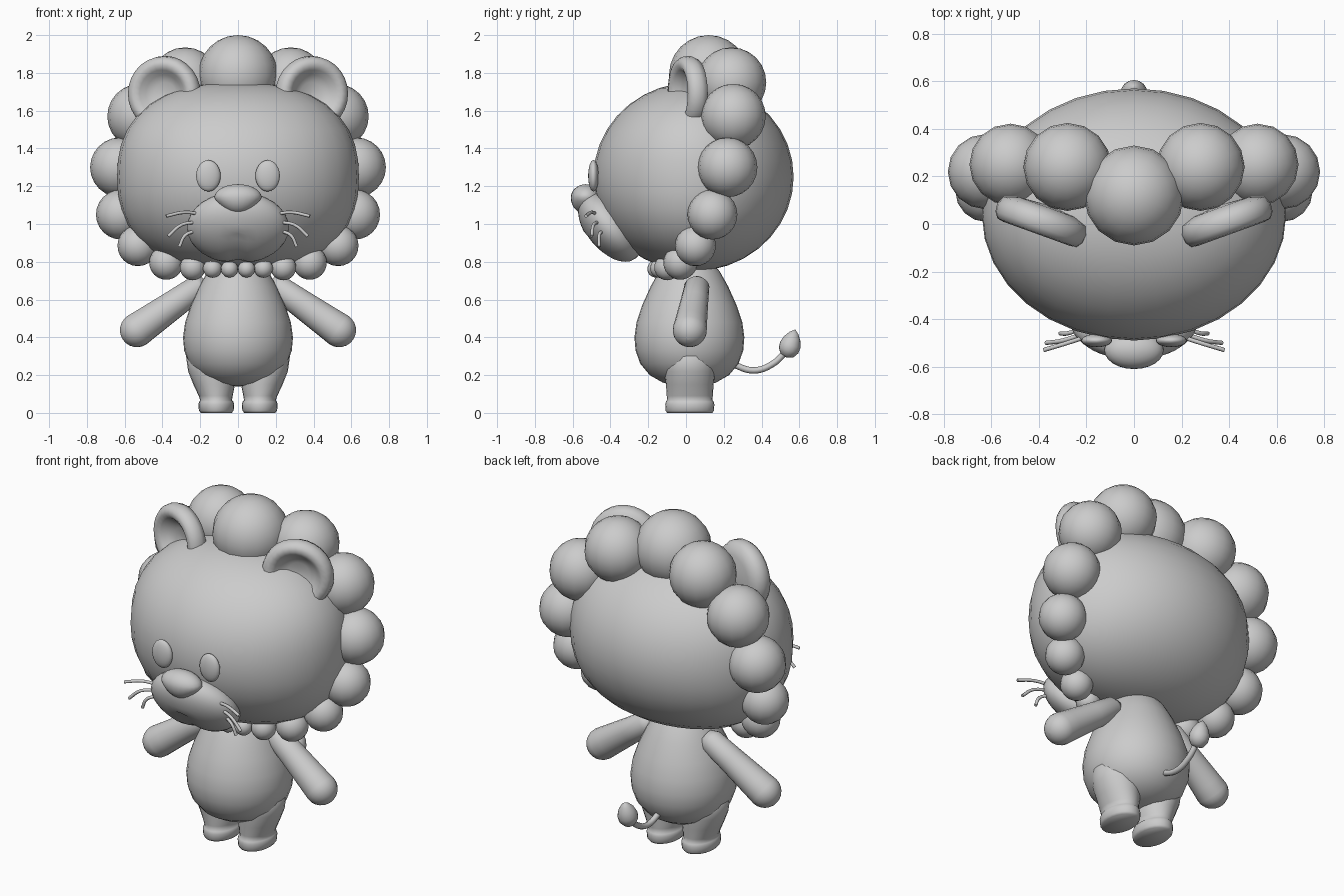
import bpy, math
from mathutils import Vector, Matrix

if "Cube" in bpy.data.objects:
    bpy.data.objects.remove(bpy.data.objects["Cube"])


def make(name, verts, faces):
    me = bpy.data.meshes.new(name)
    me.from_pydata([tuple(v) for v in verts], [], faces)
    me.update()
    ob = bpy.data.objects.new(name, me)
    bpy.context.collection.objects.link(ob)
    me.polygons.foreach_set("use_smooth", [True] * len(me.polygons))
    return ob


def loft(name, rings):
    """Skin equal-sized rings of points and cap both ends."""
    n = len(rings[0])
    faces = [(k * n + i, k * n + (i + 1) % n, (k + 1) * n + (i + 1) % n, (k + 1) * n + i)
             for k in range(len(rings) - 1) for i in range(n)]
    faces += [tuple(reversed(range(n))), tuple(range((len(rings) - 1) * n, len(rings) * n))]
    return make(name, [p for r in rings for p in r], faces)


def ring(cx, cy, z, rx, ry, n=24):
    return [Vector((cx + rx * math.cos(a), cy + ry * math.sin(a), z))
            for a in (2 * math.pi * i / n for i in range(n))]


def lathe(name, profile, mat=Matrix(), n=24):
    return loft(name, [[mat @ p for p in ring(0, 0, z, r, r, n)] for r, z in profile])


def ball(name, loc, rad, seg=24, rows=14, tilt=0):
    bpy.ops.mesh.primitive_uv_sphere_add(segments=seg, ring_count=rows, radius=1)
    ob = bpy.context.object
    ob.name = name
    rad = (rad,) * 3 if isinstance(rad, float) else rad
    ob.data.transform(Matrix.Translation(loc) @ Matrix.Rotation(tilt, 4, 'X')
                      @ Matrix.Diagonal((*rad, 1)))
    bpy.ops.object.shade_smooth()
    return ob


def tube(name, pts, radius, res=4):
    """Rounded tube along a smooth curve, tapering with a per-point radius."""
    cu = bpy.data.curves.new(name, 'CURVE')
    cu.dimensions = '3D'
    cu.bevel_depth = radius
    cu.bevel_resolution = 2
    cu.resolution_u = res
    cu.use_fill_caps = True
    sp = cu.splines.new('BEZIER')
    sp.bezier_points.add(len(pts) - 1)
    for b, p in zip(sp.bezier_points, pts):
        b.co = p
        b.handle_left_type = b.handle_right_type = 'AUTO'
    ob = bpy.data.objects.new(name, cu)
    bpy.context.collection.objects.link(ob)
    return ob


# head: ellipsoid with a squarer front outline
head = ball("head", (0, 0.04, 1.25), (0.64, 0.53, 0.5), 32, 18)
for v in head.data.vertices:
    t = min(abs(v.co.z - 1.25) / 0.5, 0.999)
    v.co.x *= min(1.3, (1 - t ** 2.4) ** (1 / 2.4) / math.sqrt(1 - t * t))

# muzzle with two lobes, dented along the middle of its lower edge
muzzle = ball("muzzle", (0, -0.40, 0.98), (0.27, 0.13, 0.22), 32, 18, math.radians(39))
for v in muzzle.data.vertices:
    if v.co.z < 0.95:
        v.co.z += 0.02 * math.exp(-(v.co.x / 0.05) ** 2)

# nose: rounded triangle
nose = ball("nose", (0, 0, 0), (0.125, 0.08, 0.083), 24, 14)
for v in nose.data.vertices:
    z = v.co.z / 0.083
    v.co.x *= 1 + 0.3 * z if z < 0 else 1
    v.co.z = v.co.z * (0.85 if z > 0 else 1.05)
    v.co += Vector((0, -0.53, 1.14))

# mane: tufts around the head, shrinking towards the chin
tufts = [(0.28, 0.24, 1.75, 0.185), (0.52, 0.25, 1.57, 0.172), (0.625, 0.22, 1.30, 0.158),
         (0.62, 0.14, 1.05, 0.132), (0.53, 0.05, 0.885, 0.108), (0.38, -0.03, 0.795, 0.09),
         (0.24, -0.10, 0.77, 0.068), (0.135, -0.14, 0.765, 0.05), (0.045, -0.16, 0.762, 0.045)]
ball("mane_top", (0, 0.12, 1.79), 0.21, 16, 12)
for s in (-1, 1):
    for i, (x, y, z, r) in enumerate(tufts):
        ball(f"mane_tuft_{i}", (s * x, y, z), r, 16, 12)

# body: pear shape
lathe("body", [(0.001, 0.14), (0.07, 0.145), (0.14, 0.16), (0.21, 0.2), (0.26, 0.26),
               (0.285, 0.33), (0.291, 0.4), (0.28, 0.48), (0.25, 0.57), (0.205, 0.67),
               (0.16, 0.75), (0.1, 0.82)], Matrix.Translation((0, 0.018, 0)), 32)

leg = [(0.115, 0, 0.082, 0.12), (0.115, 0.012, 0.092, 0.128), (0.115, 0.045, 0.095, 0.13),
       (0.115, 0.06, 0.09, 0.126), (0.116, 0.067, 0.084, 0.12), (0.118, 0.09, 0.09, 0.122),
       (0.126, 0.15, 0.11, 0.126), (0.14, 0.22, 0.124, 0.135), (0.15, 0.3, 0.125, 0.135),
       (0.14, 0.38, 0.06, 0.07)]
# ear: turned bowl with a rolled rim
ear = [(0.001, 0.015), (0.06, 0.01), (0.1, -0.01), (0.125, -0.04), (0.15, -0.055),
       (0.178, -0.05), (0.196, -0.025), (0.2, 0.01), (0.185, 0.045), (0.13, 0.065), (0.001, 0.075)]
whiskers = [[(0.19, -0.47, 1.05), (0.28, -0.50, 1.062), (0.38, -0.53, 1.042)],
            [(0.21, -0.46, 1.01), (0.30, -0.49, 0.995), (0.37, -0.50, 0.935)],
            [(0.22, -0.44, 0.965), (0.28, -0.46, 0.94), (0.31, -0.46, 0.88)]]

for s, side in ((-1, "left"), (1, "right")):
    # leg and foot
    loft(f"{side}_leg", [ring(s * cx, 0.02, z, rx, ry) for cx, z, rx, ry in leg])
    # arm: tapered limb with a round hand
    a, b = Vector((s * 0.19, 0.06, 0.68)), Vector((s * 0.535, 0.02, 0.438))
    d = b - a
    length = d.length
    mat = Matrix.Translation(a) @ d.to_track_quat('Z', 'Y').to_matrix().to_4x4()
    prof = [(0.04, -0.02), (0.066, 0.02), (0.074, length * 0.4), (0.086, length * 0.85)]
    prof += [(0.09 * math.cos(t) + 0.0005, length + 0.09 * math.sin(t))
             for t in (i * math.pi / 12 for i in range(7))]
    lathe(f"{side}_arm", prof, mat, 20)
    # ear, facing forward and outward
    axis = Vector((s * 0.34, -0.94, 0))
    mat = Matrix.Translation((s * 0.39, 0.01, 1.69)) @ \
        (-axis).to_track_quat('Z', 'Y').to_matrix().to_4x4()
    lathe(f"{side}_ear", ear, mat, 28)
    # eye
    ball(f"{side}_eye", (s * 0.157, -0.49, 1.255), (0.065, 0.028, 0.083), 20, 12)
    # whiskers
    for i, w in enumerate(whiskers):
        tube(f"{side}_whisker_{i}", [(s * x, y, z) for x, y, z in w], 0.009)

# tail with a pointed tuft
tube("tail", [(0, 0.24, 0.26), (0, 0.36, 0.225), (0, 0.46, 0.26), (0, 0.53, 0.325)], 0.017, 6)
lathe("tail_tuft", [(0.001, -0.07), (0.035, -0.06), (0.054, -0.03), (0.056, 0), (0.045, 0.035),
                    (0.025, 0.065), (0.001, 0.085)],
      Matrix.Translation((0, 0.552, 0.36)) @ Matrix.Rotation(math.radians(-18), 4, 'X'), 16)
